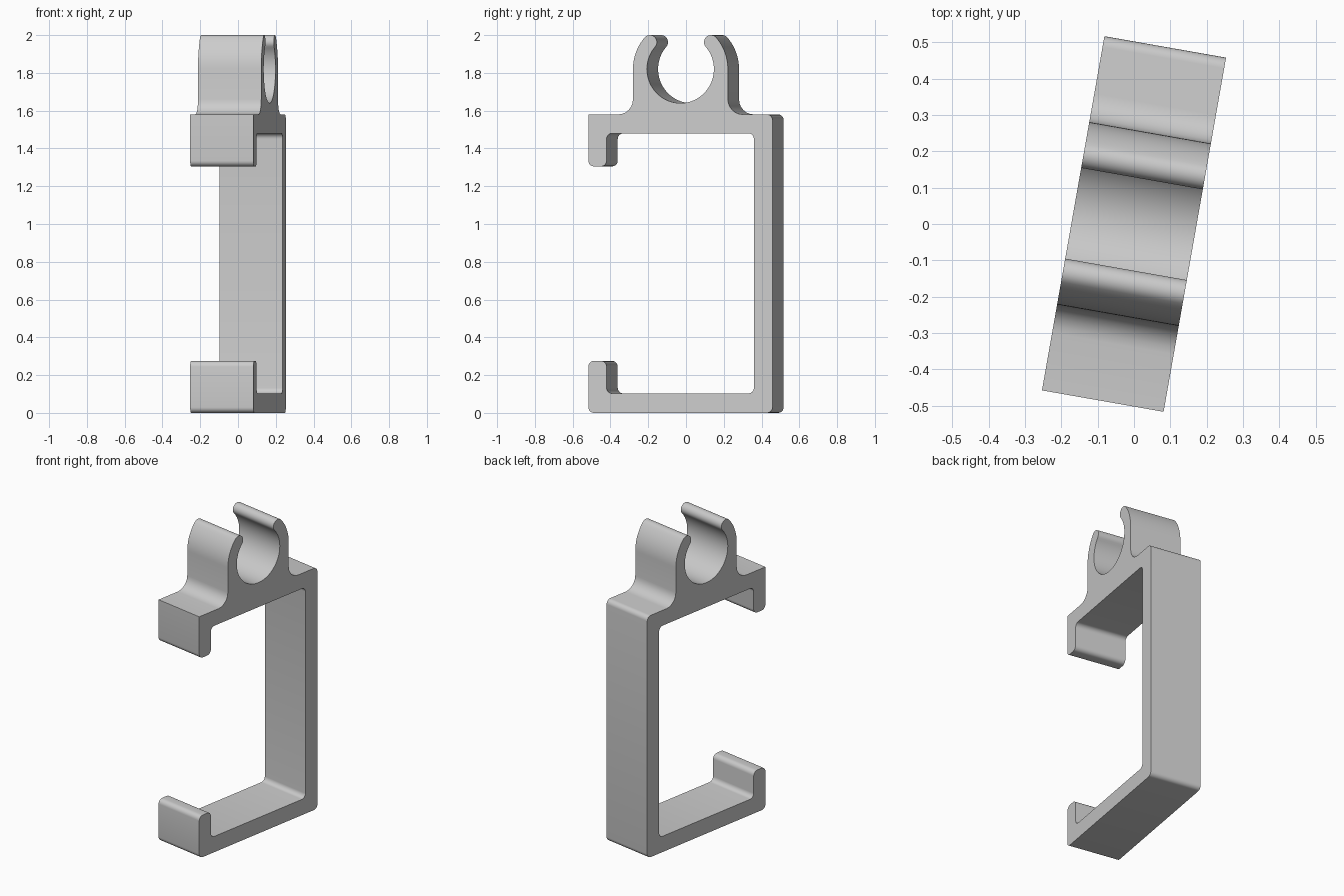
import bpy, bmesh, math
from mathutils import Vector

if "Cube" in bpy.data.objects:
    bpy.data.objects.remove(bpy.data.objects["Cube"])

WIDTH, TURN = 0.34, math.radians(-10)
RING_Z, R_IN, R_OUT, TIP = 1.82, 0.18, 0.255, 41


def arc(cy, cz, r, a0, a1, n):
    """Points on an arc, angles in degrees."""
    angs = [math.radians(a0 + (a1 - a0) * i / n) for i in range(n + 1)]
    return [(cy + r * math.cos(a), cz + r * math.sin(a)) for a in angs]


def round_corners(corners, n=6):
    """Turn (y, z, radius) corners of a closed outline into filleted points."""
    pts = []
    for i, (y, z, r) in enumerate(corners):
        p = Vector((y, z))
        if r == 0:
            pts.append((y, z))
            continue
        a = (Vector(corners[i - 1][:2]) - p).normalized()
        b = (Vector(corners[(i + 1) % len(corners)][:2]) - p).normalized()
        c = p + (a + b) * r          # all filleted corners are right angles
        for k in range(n + 1):
            t = math.pi / 2 * k / n
            q = c - b * r * math.cos(t) - a * r * math.sin(t)
            pts.append((q.x, q.y))
    return pts


# snap ring with rounded tips, drawn from the right shoulder to the left
mid, cap = (R_IN + R_OUT) / 2, (R_OUT - R_IN) / 2
ta = math.radians(TIP)
ty, tz = mid * math.cos(ta), RING_Z + mid * math.sin(ta)
ring = arc(0, RING_Z, R_OUT, 0, TIP, 12)
ring += arc(ty, tz, cap, TIP, TIP + 180, 12)[1:-1]
ring += arc(0, RING_Z, R_IN, TIP, -180 - TIP, 64)
ring += arc(-ty, tz, cap, -TIP, 180 - TIP, 12)[1:-1]
ring += arc(0, RING_Z, R_OUT, 180 - TIP, 180, 12)

# full bracket outline: frame, ring on its feet, hooked lips
f = 0.03
outline = [(-0.495, 0, f), (0.495, 0, f), (0.495, 1.58, f), (R_OUT, 1.58, 0.08)]
outline += [(y, z, 0) for y, z in ring]
outline += [(-R_OUT, 1.58, 0.08), (-0.495, 1.58, 0),
            (-0.495, 1.305, f), (-0.397, 1.305, f), (-0.397, 1.48, f),
            (0.395, 1.48, f), (0.395, 0.103, f), (-0.397, 0.103, f),
            (-0.397, 0.275, f), (-0.495, 0.275, f)]
profile = round_corners(outline)

# extrude the outline across the width
bm = bmesh.new()
face = bm.faces.new([bm.verts.new((-WIDTH / 2, y, z)) for y, z in profile])
ext = bmesh.ops.extrude_face_region(bm, geom=[face], use_keep_orig=True)
moved = [v for v in ext["geom"] if isinstance(v, bmesh.types.BMVert)]
bmesh.ops.translate(bm, verts=moved, vec=(WIDTH, 0, 0))
bmesh.ops.recalc_face_normals(bm, faces=bm.faces)
mesh = bpy.data.meshes.new("clip_bracket")
bm.to_mesh(mesh)
bm.free()

bracket = bpy.data.objects.new("clip_bracket", mesh)
bpy.context.collection.objects.link(bracket)
bracket.rotation_euler.z = TURN

grey = bpy.data.materials.new("plain grey")
grey.diffuse_color = (0.6, 0.6, 0.6, 1)
grey.use_nodes = True
grey.node_tree.nodes["Principled BSDF"].inputs["Base Color"].default_value = grey.diffuse_color
mesh.materials.append(grey)

bpy.context.view_layer.objects.active = bracket
bracket.select_set(True)
bpy.ops.object.shade_smooth_by_angle(angle=math.radians(30))
